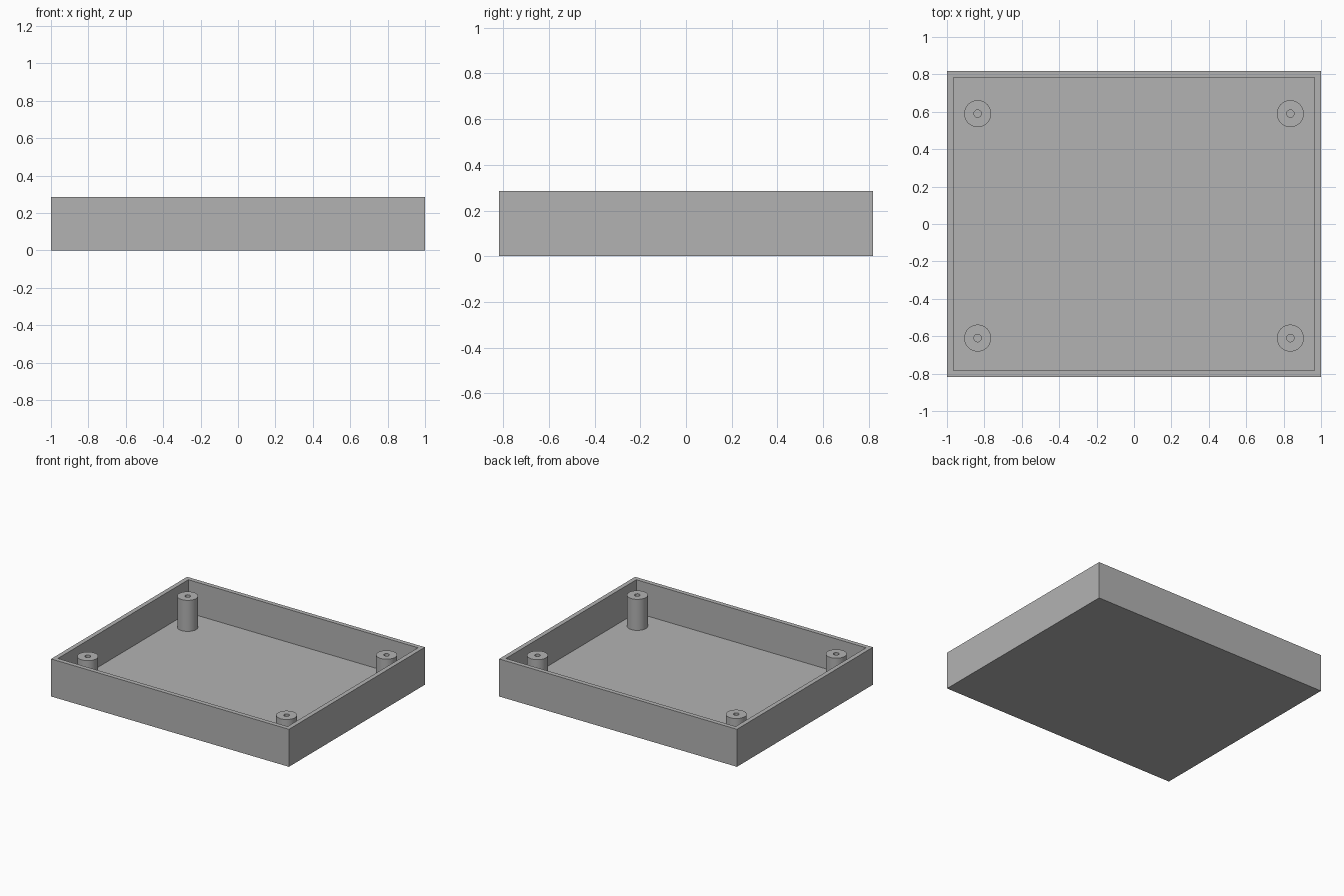
import bpy, bmesh
from mathutils import Matrix

cube = bpy.data.objects.get("Cube")
if cube:
    bpy.data.objects.remove(cube, do_unlink=True)

WIDTH, DEPTH, HEIGHT = 2.0, 1.634, 0.285
WALL, FLOOR = 0.034, 0.034
POST_TOP, POST_R, HOLE_R = 0.27, 0.072, 0.02

grey = bpy.data.materials.new("plain grey")
grey.use_nodes = True
colour = (0.45, 0.45, 0.45, 1)
grey.diffuse_color = colour
grey.node_tree.nodes["Principled BSDF"].inputs["Base Color"].default_value = colour


def top_face(bm):
    return max(bm.faces, key=lambda f: f.calc_center_median().z)


def sink_top(bm, rim, bottom):
    """Inset the top face and push it down, leaving a rim and a pocket."""
    face = top_face(bm)
    bmesh.ops.inset_region(bm, faces=[face], thickness=rim, use_even_offset=True)
    new = bmesh.ops.extrude_discrete_faces(bm, faces=[face])["faces"][0]
    for v in new.verts:
        v.co.z = bottom


def finish(bm, name):
    bmesh.ops.recalc_face_normals(bm, faces=bm.faces)
    mesh = bpy.data.meshes.new(name)
    bm.to_mesh(mesh)
    bm.free()
    mesh.materials.append(grey)
    obj = bpy.data.objects.new(name, mesh)
    bpy.context.collection.objects.link(obj)
    return obj


# Open tray: a block with a pocket
bm = bmesh.new()
bmesh.ops.create_cube(bm, size=1, matrix=Matrix.Translation((0, 0, HEIGHT / 2))
                      @ Matrix.Diagonal((WIDTH, DEPTH, HEIGHT, 1)))
sink_top(bm, WALL, FLOOR)
finish(bm, "tray")

# Screw posts with a pilot hole, one near each corner
for side, x in (("right", -0.836), ("left", 0.836)):
    for end, y in (("front", -0.61), ("back", 0.59)):
        bm = bmesh.new()
        base = FLOOR - 0.01
        bmesh.ops.create_cone(bm, cap_ends=True, segments=48, radius1=POST_R,
                              radius2=POST_R, depth=POST_TOP - base,
                              matrix=Matrix.Translation((x, y, (POST_TOP + base) / 2)))
        sink_top(bm, POST_R - HOLE_R, FLOOR)
        post = finish(bm, f"{end}_{side}_post")
        bpy.ops.object.select_all(action="DESELECT")
        post.select_set(True)
        bpy.context.view_layer.objects.active = post
        bpy.ops.object.shade_smooth_by_angle()
